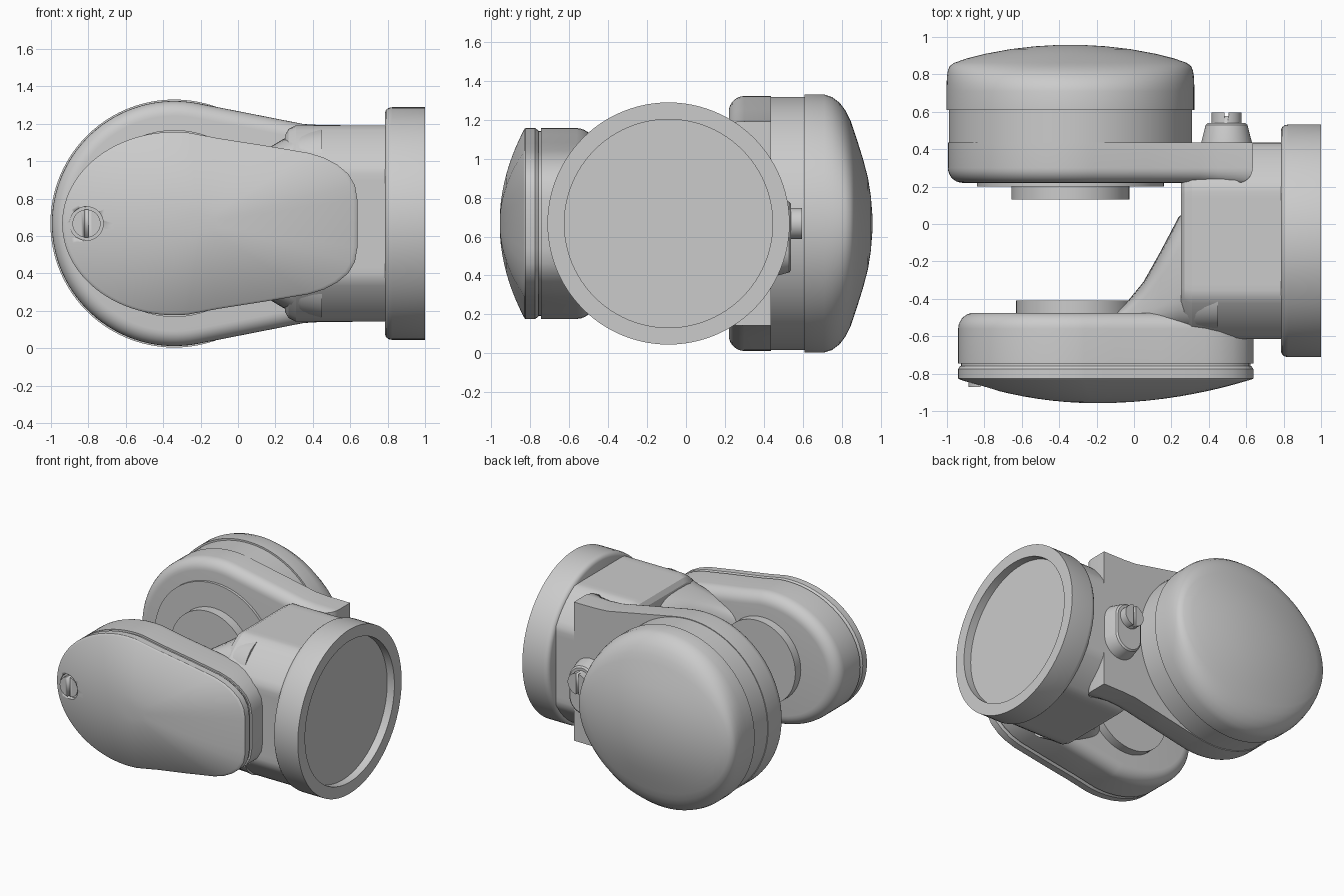
import bpy, bmesh, math
from mathutils import Vector

cube = bpy.data.objects.get("Cube")
if cube:
    bpy.data.objects.remove(cube, do_unlink=True)

grey = bpy.data.materials.new("cast_grey")
grey.use_nodes = True
colour = (0.6, 0.6, 0.6, 1)
grey.diffuse_color = colour
grey.node_tree.nodes["Principled BSDF"].inputs["Base Color"].default_value = colour

MID = 0.667      # height of every axis
AXIS = -0.34     # x of the pivot axis
BODY_Y = -0.09   # y of the flange axis


def loft(name, rings, angle=32):
    """Skin a list of equal-length closed rings and cap both ends."""
    bm = bmesh.new()
    rows = [[bm.verts.new(p) for p in ring] for ring in rings]
    n = len(rows[0])
    for a, b in zip(rows, rows[1:]):
        for i in range(n):
            j = (i + 1) % n
            bm.faces.new((a[i], a[j], b[j], b[i]))
    bm.faces.new(rows[0])
    bm.faces.new(rows[-1])
    bmesh.ops.recalc_face_normals(bm, faces=bm.faces)
    mesh = bpy.data.meshes.new(name)
    bm.to_mesh(mesh)
    bm.free()
    mesh.materials.append(grey)
    obj = bpy.data.objects.new(name, mesh)
    bpy.context.collection.objects.link(obj)
    bpy.ops.object.select_all(action='DESELECT')
    obj.select_set(True)
    bpy.context.view_layer.objects.active = obj
    bpy.ops.object.shade_smooth_by_angle(angle=math.radians(angle))
    return obj


def ellipse(cx, rx, rz, y, n=72, cz=MID):
    return [(cx + rx * math.cos(t), y, cz + rz * math.sin(t))
            for t in (2 * math.pi * i / n for i in range(n))]


def disc(name, cx, r, y0, y1, n=64):
    return loft(name, [ellipse(cx, r, r, y0, n), ellipse(cx, r, r, y1, n)])


def x_ring(x, r, clip=9, n=96):
    """Circle about the flange axis, clipped to a square."""
    lim = lambda v: max(-clip, min(clip, v))
    return [(x, BODY_Y + lim(r * math.cos(t)), MID + lim(r * math.sin(t)))
            for t in (2 * math.pi * i / n for i in range(n))]


def mirrored(half):
    """Close a half outline (x, height) by mirroring it below the axis."""
    low = [(x, -z) for x, z in reversed(half) if z > 1e-5]
    return [Vector(p) for p in half + low]


def inset(outline, d, y):
    """Place an outline at depth y, moved inwards by d."""
    ring = []
    for i, p in enumerate(outline):
        t = (outline[(i + 1) % len(outline)] - outline[i - 1]).normalized()
        ring.append((p.x + t.y * d, y, MID + p.y - t.x * d))
    return ring


def scaled(outline, s, y, cx):
    return [(cx + (p.x - cx) * s, y, MID + p.y * s) for p in outline]


def rounded(outline, r, y, steps=7):
    """Rings of a rounded edge; negative r rounds towards -y."""
    out = []
    for i in range(steps + 1):
        t = math.pi / 2 * i / steps
        out.append(inset(outline, abs(r) * (1 - math.sin(t)), y + r * (1 - math.cos(t))))
    return out


def cut(obj, cutter):
    mod = obj.modifiers.new("cut", 'BOOLEAN')
    mod.operation = 'DIFFERENCE'
    mod.solver = 'EXACT'
    mod.object = cutter
    bpy.context.view_layer.objects.active = obj
    bpy.ops.object.modifier_apply(modifier=mod.name)
    bpy.data.objects.remove(cutter, do_unlink=True)


def screw(name, cx, r, y0, y1):
    """Round screw head with a vertical slot on its y1 end."""
    head = disc(name, cx, r, y0, y1, 32)
    w, d = r * 0.13, 0.02 if y1 > y0 else -0.02
    box = [[(cx + sx * w, y, MID + sz * 2 * r) for sx, sz in
            ((-1, -1), (1, -1), (1, 1), (-1, 1))] for y in (y1 - d, y1 + d)]
    cut(head, loft("slot_cutter", box))


# Rear arm: round end tapering to the body, with a soft inner edge
R = 0.655
taper = math.atan(0.2)
half = [(AXIS - R * math.cos(t), R * math.sin(t))
        for t in ((math.pi / 2 + taper) * i / 30 for i in range(31))]
half += [(0.07, 0.587), (0.35, 0.532), (0.45, 0.526), (0.635, 0.525)]
rear = mirrored(half)
loft("rear_arm", rounded(rear, 0.08, 0.22) + [inset(rear, 0, 0.437)])
disc("rear_housing", AXIS, R - 0.005, 0.4, 0.62, 96)
disc("rear_ring", AXIS, 0.5, 0.3, 0.2)
disc("rear_boss", AXIS, 0.315, 0.3, 0.13)

# Rear cap: domed, rounded more along its height than its width
cap = [(0.61, 0.663, 0.663), (0.71, 0.663, 0.663), (0.75, 0.662, 0.65),
       (0.79, 0.66, 0.62), (0.82, 0.655, 0.58), (0.845, 0.645, 0.53),
       (0.862, 0.62, 0.48), (0.885, 0.555, 0.41), (0.91, 0.455, 0.33),
       (0.935, 0.32, 0.235), (0.95, 0.19, 0.14), (0.957, 0.07, 0.05)]
loft("rear_cap", [ellipse(AXIS, rx, rz, y, 96) for y, rx, rz in cap], 50)

# Front arm outline: elliptical end, taper, rounded blunt end
half = [(AXIS - 0.6 * math.cos(t), 0.49 * math.sin(t))
        for t in (math.radians(97) * i / 30 for i in range(31))]
half += [(-0.1, 0.455), (0.15, 0.416), (0.38, 0.377), (0.46, 0.352), (0.53, 0.315),
         (0.59, 0.265), (0.625, 0.205), (0.638, 0.13)]
front = mirrored(half)
loft("front_arm", rounded(front, -0.085, -0.475) + [inset(front, 0, -0.745)])
loft("front_seam", [inset(front, 0.015, y) for y in (-0.73, -0.78)])
disc("front_boss", AXIS + 0.025, 0.315, -0.55, -0.41)

# Front cap: shallow dome with a recessed screw
rings = [inset(front, 0.012, -0.758), inset(front, 0, -0.775), inset(front, 0, -0.825)]
for i in range(1, 14):
    s = math.cos(math.pi / 2 * i / 14)
    rings.append(scaled(front, s, -0.828 - 0.13 * (1 - s * s), -0.2))
front_cap = loft("front_cap", rings)
cut(front_cap, disc("recess_cutter", -0.81, 0.09, -1.1, -0.835, 40))
screw("front_screw", -0.81, 0.075, -0.82, -0.872)

# Body: cylinder flattened on four sides, then the flange with its recess
loft("body", [x_ring(0.25, 0.55, 0.47), x_ring(0.27, 0.58, 0.505),
              x_ring(0.31, 0.6, 0.525), x_ring(0.8, 0.6, 0.525)], 25)
loft("flange", [x_ring(x, r) for x, r in
     ((0.785, 0.592), (0.792, 0.608), (0.805, 0.618), (0.825, 0.622),
      (1.0, 0.622), (1.0, 0.535), (0.94, 0.535))])


# Gusset: blends the front arm into the body
def web(x, y1, hz, n=48):
    y0 = -0.6
    cy, ry = (y0 + y1) / 2, (y1 - y0) / 2
    soft = lambda v: math.copysign(abs(v) ** 0.6, v)
    return [(x, cy + ry * soft(math.cos(t)), MID + hz * soft(math.sin(t)))
            for t in (2 * math.pi * i / n for i in range(n))]


loft("gusset", [web(-0.1, -0.47, 0.26), web(-0.04, -0.42, 0.29), web(0.05, -0.31, 0.34),
                web(0.14, -0.15, 0.39), web(0.24, 0.04, 0.45), web(0.34, 0.1, 0.5),
                web(0.45, 0.12, 0.52)], 50)


# Rear plug: tapered oblong pad with a slotted screw
def pill(r, y, n=40):
    return [(0.495 + r * math.cos(t), y, MID - (0.14 if math.sin(t) < 0 else 0) + r * math.sin(t))
            for t in (2 * math.pi * (i + 0.5) / n for i in range(n))]


loft("rear_plug", [pill(0.137, 0.42), pill(0.135, 0.44), pill(0.112, 0.53), pill(0.1, 0.54)])
screw("rear_screw", 0.495, 0.08, 0.52, 0.597)
